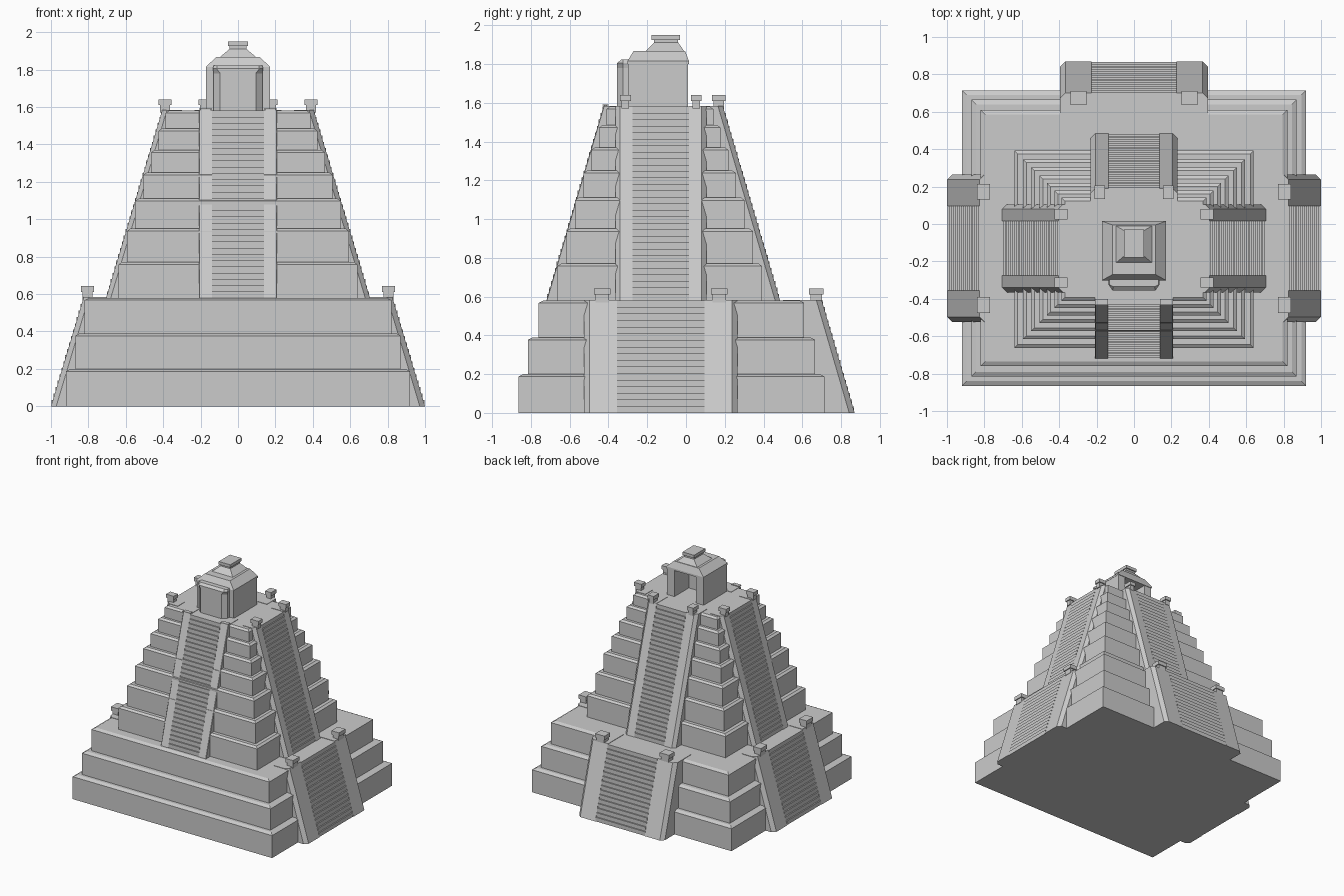
import bpy, bmesh

if "Cube" in bpy.data.objects:
    bpy.data.objects.remove(bpy.data.objects["Cube"])


def mesh_obj(name, bm):
    bmesh.ops.recalc_face_normals(bm, faces=bm.faces)
    me = bpy.data.meshes.new(name)
    bm.to_mesh(me)
    bm.free()
    ob = bpy.data.objects.new(name, me)
    bpy.context.collection.objects.link(ob)
    return ob


def loft(bm, loops):
    """Closed solid through loops of equal point count."""
    rings = [[bm.verts.new(p) for p in lp] for lp in loops]
    n = len(rings[0])
    for a, b in zip(rings, rings[1:]):
        for i in range(n):
            j = (i + 1) % n
            bm.faces.new((a[i], a[j], b[j], b[i]))
    bm.faces.new(rings[0][::-1])
    bm.faces.new(rings[-1])


def rect(x0, x1, y0, y1, z):
    return [(x0, y0, z), (x1, y0, z), (x1, y1, z), (x0, y1, z)]


def box(bm, x0, x1, y0, y1, z0, z1):
    loft(bm, [rect(x0, x1, y0, y1, z0), rect(x0, x1, y0, y1, z1)])


def tier(name, hx, hy, cy, z0, z1, inset):
    """Block with a shallow sloped top edge."""
    bm = bmesh.new()
    i = inset
    loft(bm, [rect(-hx, hx, cy - hy, cy + hy, z0),
              rect(-hx, hx, cy - hy, cy + hy, z1 - 0.013),
              rect(-hx + i, hx - i, cy - hy + i, cy + hy - i, z1)])
    mesh_obj(name, bm)


# lower platform: three broad tiers
LY = -0.075
for k, (hx, hy) in enumerate([(0.92, 0.79), (0.87, 0.74), (0.82, 0.685)]):
    tier(f"lower_tier_{k+1}", hx, hy, LY, (0, 0.2, 0.39)[k], (0.2, 0.39, 0.58)[k], 0.025)

# upper pyramid: seven narrowing tiers
UY = -0.135
zs = [0.58, 0.77, 0.95, 1.11, 1.25, 1.37, 1.485, 1.58]
hxs = [0.64, 0.593, 0.55, 0.505, 0.465, 0.425, 0.388]
for k, hx in enumerate(hxs):
    tier(f"upper_tier_{k+1}", hx, hx - 0.112, UY, zs[k], zs[k + 1], 0.018)


SIDES = {
    "right": lambda u, v, z: (v, u, z),
    "left": lambda u, v, z: (-v, u, z),
    "back": lambda u, v, z: (u, v, z),
    "front": lambda u, v, z: (u, -v, z),
}


def stair(level, side, c, step_half, half, v_in, v_bot, v_top, z0, z1, n,
          chamfer, post):
    """Steps between two sloping balustrades, with end posts on top."""
    P = SIDES[side]
    # steps: saw-tooth profile extruded across
    prof = [(v_in, z0)]
    run, rise = (v_bot - v_top) / n, (z1 - z0) / n
    for i in range(n):
        v = v_bot - run * i - 0.004
        prof += [(v, z0 + rise * i), (v, z0 + rise * (i + 1))]
    prof.append((v_in, z1))
    bm = bmesh.new()
    loft(bm, [[P(c + s * step_half, v, z) for v, z in prof] for s in (-1, 1)])
    mesh_obj(f"{level}_{side}_steps", bm)
    # balustrades and posts
    bm, pm = bmesh.new(), bmesh.new()
    for s in (-1, 1):
        loops = []
        for v, z in ((v_bot, z0), (v_top, z1 + 0.003)):
            pts = [(step_half, v_in), (half, v_in), (half, v - chamfer),
                   (half - chamfer, v), (step_half, v)]
            loops.append([P(c + s * u, w, z) for u, w in pts])
        loft(bm, loops)
        pu0, pu1, pv0, pv1, h = post
        lo = min(h * 0.5, 0.03)
        for g, za, zb in ((0.008, z1 - 0.01, z1 + lo), (0, z1 + lo, z1 + h)):
            a = c + s * (pu0 + g)
            b = c + s * (pu1 - g)
            loft(pm, [[P(a, pv0 + g, z), P(b, pv0 + g, z),
                       P(b, pv1 - g, z), P(a, pv1 - g, z)] for z in (za, zb)])
    mesh_obj(f"{level}_{side}_balustrades", bm)
    mesh_obj(f"{level}_{side}_posts", pm)


# lower stairs on three sides
for side in ("right", "left"):
    stair("lower", side, -0.13, 0.225, 0.395, 0.7, 1.0, 0.825, 0, 0.58, 17,
          0.028, (0.26, 0.345, 0.77, 0.84, 0.062))
stair("lower", "back", 0, 0.228, 0.395, 0.5, 0.87, 0.70, 0, 0.58, 17,
      0.028, (0.255, 0.34, 0.635, 0.71, 0.062))

# upper stairs on all four sides
for side in ("right", "left"):
    stair("upper", side, -0.13, 0.145, 0.235, 0.3, 0.705, 0.405, 0.58, 1.58, 30,
          0.025, (0.155, 0.21, 0.355, 0.425, 0.06))
stair("upper", "back", 0, 0.137, 0.232, 0.05, 0.485, 0.19, 0.58, 1.58, 30,
      0.025, (0.155, 0.21, 0.135, 0.205, 0.06))
stair("upper", "front", 0, 0.14, 0.208, 0.3, 0.72, 0.425, 0.58, 1.58, 30,
      0.003, (0.14, 0.208, 0.40, 0.432, 0.012))

# temple walls, open to the back
bm = bmesh.new()
for s in (-1, 1):
    x0, x1 = sorted((s * 0.10, s * 0.17))
    box(bm, x0, x1, -0.30, 0.01, 1.575, 1.81)
box(bm, -0.10, 0.10, -0.30, -0.18, 1.575, 1.81)
mesh_obj("temple_walls", bm)

# temple front projection with bevelled corners and top
bm = bmesh.new()


def front_loop(b, d, z):
    return [(-b, -0.29, z), (-b, -0.325, z), (-b + d, -0.355, z),
            (b - d, -0.355, z), (b, -0.325, z), (b, -0.29, z)]


top = [(x, max(y, -0.335), 1.822) for x, y, z in front_loop(0.13, 0.02, 0)]
loft(bm, [front_loop(0.13, 0.035, 1.575), front_loop(0.13, 0.035, 1.78),
          front_loop(0.135, 0.02, 1.805), top])
mesh_obj("temple_front_panel", bm)

# temple roof: sloped eaves, frustum and capped crest
bm = bmesh.new()
loft(bm, [rect(-0.172, 0.172, -0.302, 0.015, 1.80), rect(-0.172, 0.172, -0.302, 0.015, 1.815),
          rect(-0.115, 0.115, -0.27, -0.005, 1.868)])
mesh_obj("temple_roof", bm)
bm = bmesh.new()
loft(bm, [rect(-0.105, 0.105, -0.215, -0.005, 1.86), rect(-0.045, 0.045, -0.165, -0.04, 1.91),
          rect(-0.045, 0.045, -0.165, -0.04, 1.925)])
box(bm, -0.053, 0.053, -0.178, -0.03, 1.925, 1.95)
mesh_obj("temple_crest", bm)
